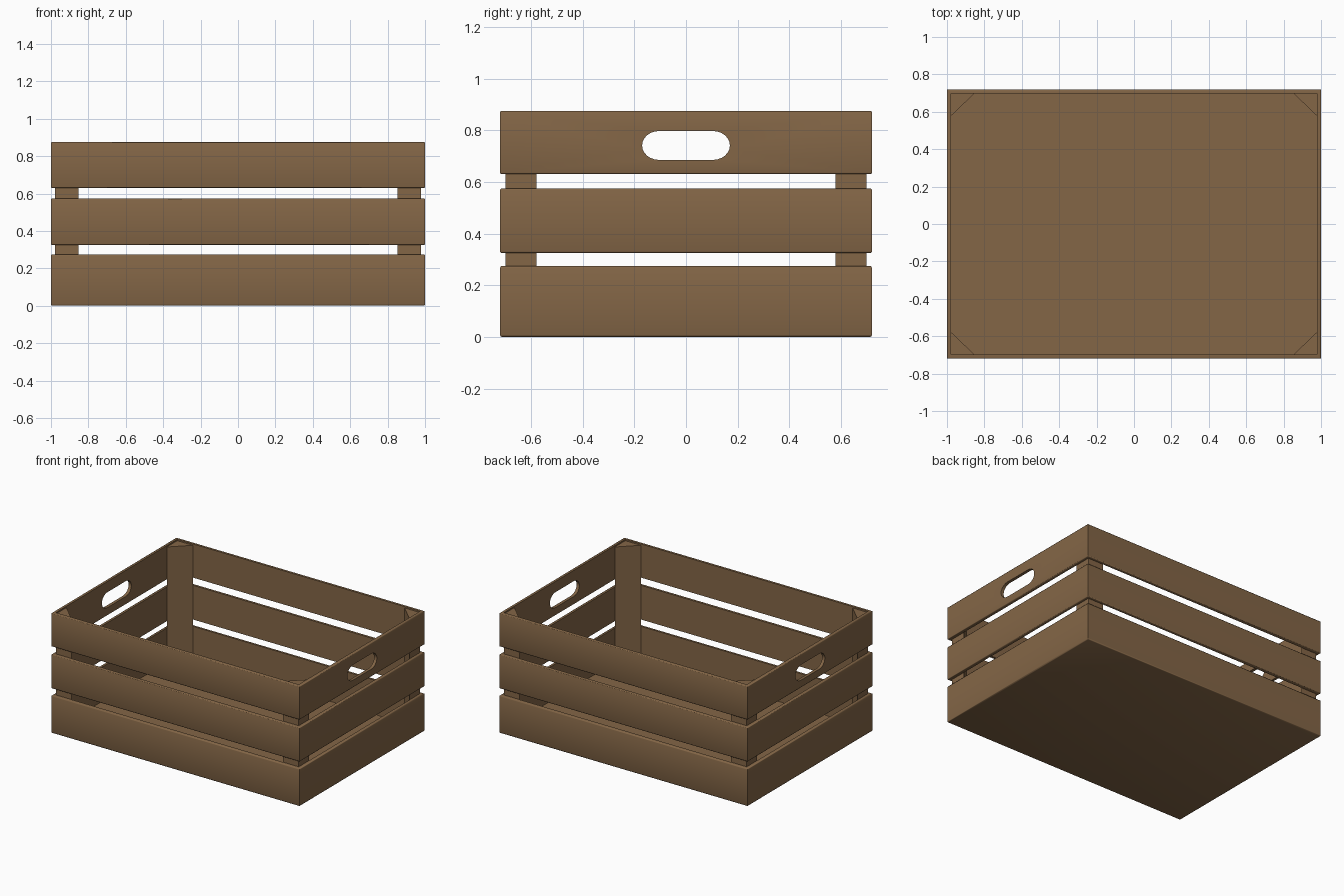
import bpy, bmesh, math

if "Cube" in bpy.data.objects:
    bpy.data.objects.remove(bpy.data.objects["Cube"])

HX, HY, T = 1.0, 0.72, 0.022      # half length, half depth, wall thickness
wood = bpy.data.materials.new("brown wood")
wood.diffuse_color = (0.23, 0.133, 0.062, 1)
wood.use_nodes = True
wood.node_tree.nodes["Principled BSDF"].inputs["Base Color"].default_value = wood.diffuse_color


def add_object(name, bm):
    bmesh.ops.recalc_face_normals(bm, faces=bm.faces)
    me = bpy.data.meshes.new(name)
    bm.to_mesh(me)
    bm.free()
    me.materials.append(wood)
    ob = bpy.data.objects.new(name, me)
    bpy.context.collection.objects.link(ob)
    return ob


def apply_all(ob):
    bpy.ops.object.select_all(action='DESELECT')
    ob.select_set(True)
    bpy.context.view_layer.objects.active = ob
    for m in list(ob.modifiers):
        bpy.ops.object.modifier_apply(modifier=m.name)


def prism(name, pts, offset):
    """Extrude a closed outline of 3D points by an offset."""
    bm = bmesh.new()
    f = bm.faces.new([bm.verts.new(p) for p in pts])
    r = bmesh.ops.extrude_face_region(bm, geom=[f])
    bmesh.ops.translate(bm, vec=offset,
                        verts=[v for v in r["geom"] if isinstance(v, bmesh.types.BMVert)])
    if not f.is_valid or len(f.link_loops if hasattr(f, "link_loops") else f.loops) == 0:
        pass
    elif len(f.edges[0].link_faces) < 2:
        bm.faces.new(list(f.verts))
    return add_object(name, bm)


def band(name, z0, z1, floor=None):
    """Rectangular ring of slats, closed by a floor when its height is given."""
    bm = bmesh.new()

    def loop(inset, z):
        x, y = HX - inset, HY - inset
        return [bm.verts.new(p) for p in ((-x, -y, z), (x, -y, z), (x, y, z), (-x, y, z))]

    zi = z0 if floor is None else floor
    rings = [loop(0, z0), loop(0, z1), loop(T, z1), loop(T, zi)]
    pairs = list(zip(rings, rings[1:]))
    if floor is None:
        pairs.append((rings[3], rings[0]))
    else:
        bm.faces.new(rings[0])
        bm.faces.new(rings[3])
    for a, b in pairs:
        for i in range(4):
            j = (i + 1) % 4
            bm.faces.new((a[i], a[j], b[j], b[i]))
    # soften only the horizontal outer edges
    edges = [e for e in bm.edges
             if abs(e.verts[0].co.z - e.verts[1].co.z) < 1e-6
             and all(abs(v.co.x) > HX - 1e-4 for v in e.verts)]
    edges = [e for e in bm.edges if len(e.link_faces) == 2
             and abs(e.verts[0].co.z - e.verts[1].co.z) < 1e-6
             and all(abs(abs(v.co.x) - HX) < 1e-5 for v in e.verts)]
    bmesh.ops.recalc_face_normals(bm, faces=bm.faces)
    bmesh.ops.bevel(bm, geom=edges, offset=0.006 if floor is None else 0.008,
                    segments=2, profile=0.5, affect='EDGES')
    return add_object(name, bm)


# slat bands; the lowest one carries the floor
bands = [band("lower_slats_and_floor", 0.0, 0.275, 0.025),
         band("middle_slats", 0.325, 0.574),
         band("upper_slats", 0.63, 0.875)]

# rounded hand hole through both ends of the upper band
n, pts = 12, []
for side in (1, -1):
    for i in range(n + 1):
        a = math.pi * i / n - math.pi / 2
        pts.append((-1.2, side * (0.104 + 0.066 * math.cos(a)), 0.741 + side * 0.056 * math.sin(a)))
cutter = prism("hand_hole_cutter", pts, (2.4, 0, 0))
cutter.hide_render = True
mod = bands[2].modifiers.new("hand_holes", 'BOOLEAN')
mod.operation, mod.solver, mod.object = 'DIFFERENCE', 'EXACT', cutter
apply_all(bands[2])
bpy.data.objects.remove(cutter)

for b in bands:
    apply_all(b)
    bpy.ops.object.shade_smooth_by_angle(angle=math.radians(50))

# triangular corner posts
for sx, xn in ((-1, "left"), (1, "right")):
    for sy, yn in ((-1, "front"), (1, "back")):
        x, y = HX - T, HY - T
        prism(f"{yn}_{xn}_corner_post",
              [(sx * x, sy * y, 0.025), (sx * (x - 0.125), sy * y, 0.025),
               (sx * x, sy * (y - 0.12), 0.025)], (0, 0, 0.84))
